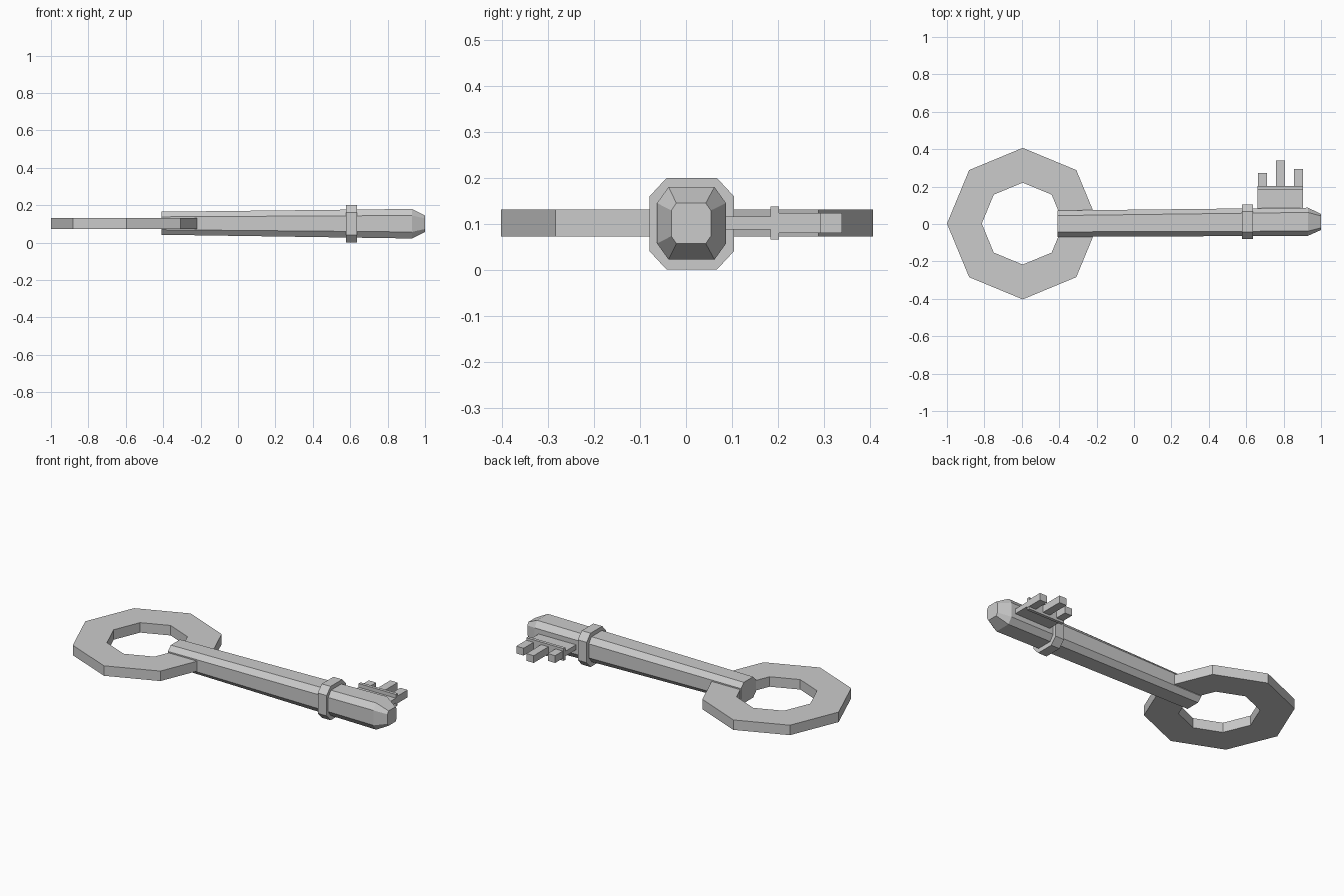
import bpy
from math import cos, sin, pi

if "Cube" in bpy.data.objects:
    bpy.data.objects.remove(bpy.data.objects["Cube"])


def make_object(name, verts, faces):
    mesh = bpy.data.meshes.new(name)
    mesh.from_pydata(verts, [], faces)
    mesh.update()
    obj = bpy.data.objects.new(name, mesh)
    bpy.context.collection.objects.link(obj)
    return obj


def octagon(x, y0, y1, z0, z1, cy, cz):
    """Chamfered rectangle in the plane at x, counter-clockwise seen from +x."""
    return [(x, y0 + cy, z0), (x, y1 - cy, z0), (x, y1, z0 + cz), (x, y1, z1 - cz),
            (x, y1 - cy, z1), (x, y0 + cy, z1), (x, y0, z1 - cz), (x, y0, z0 + cz)]


def loft(name, sections):
    n = len(sections[0])
    verts = [v for s in sections for v in s]
    faces = [tuple(reversed(range(n))), tuple(range(len(verts) - n, len(verts)))]
    for k in range(len(sections) - 1):
        for i in range(n):
            j = (i + 1) % n
            faces.append((k * n + i, k * n + j, (k + 1) * n + j, (k + 1) * n + i))
    return make_object(name, verts, faces)


def box(name, x0, x1, y0, y1, z0, z1):
    return loft(name, [[(x, y0, z0), (x, y1, z0), (x, y1, z1), (x, y0, z1)] for x in (x0, x1)])


# Bow: flat eight-sided ring
N = 8
loops = [(0.405, 0.072), (0.405, 0.131), (0.219, 0.131), (0.219, 0.072)]
verts = [(-0.595 + r * cos(2 * pi * i / N), 0.002 + r * sin(2 * pi * i / N), z)
         for r, z in loops for i in range(N)]
faces = []
for k in range(4):
    for i in range(N):
        a, b, m = k * N, (k + 1) % 4 * N, (i + 1) % N
        faces.append((a + i, a + m, b + m, b + i))
make_object("bow_ring", verts, faces)

# Shaft: chamfered bar, slightly tapered, with a pointed tip
loft("shaft", [
    octagon(-0.41, -0.069, 0.072, 0.042, 0.165, 0.027, 0.027),
    octagon(0.93, -0.063, 0.087, 0.022, 0.18, 0.025, 0.035),
    octagon(1.0, -0.032, 0.054, 0.057, 0.145, 0.011, 0.016),
])

# Collar around the shaft
loft("collar", [octagon(x, -0.079, 0.104, 0.0, 0.2, 0.037, 0.04) for x in (0.577, 0.635)])

# Bit: thin web, thicker bar, three teeth
box("bit_web", 0.66, 0.903, 0.05, 0.19, 0.087, 0.116)
box("bit_bar", 0.66, 0.903, 0.184, 0.202, 0.066, 0.138)
for i, (x, y) in enumerate([(0.664, 0.274), (0.758, 0.34), (0.856, 0.294)]):
    box(f"bit_tooth_{i + 1}", x, x + 0.048, 0.19, y, 0.08, 0.123)
